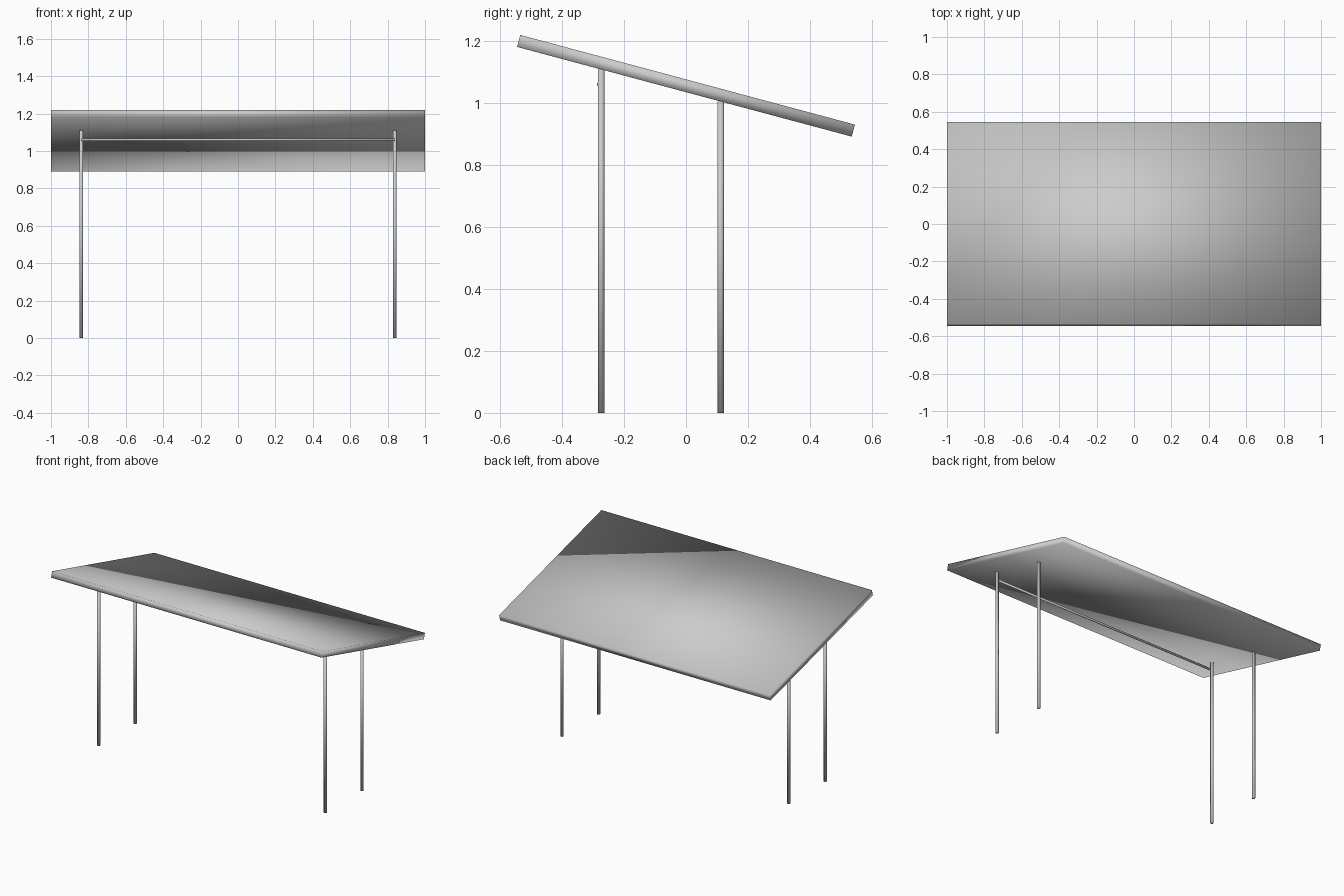
import bpy, math
from mathutils import Matrix

if "Cube" in bpy.data.objects:
    bpy.data.objects.remove(bpy.data.objects["Cube"])

TILT = math.radians(15)
PANEL_Z = 1.0555
THICK = 0.04


def rod(name, radius, length, loc, rot=(0, 0, 0)):
    bpy.ops.mesh.primitive_cylinder_add(vertices=16, radius=radius, depth=length,
                                        location=loc, rotation=rot)
    bpy.context.object.name = name
    bpy.ops.object.shade_smooth()


# Tilted slab, high edge at the front, smooth shaded all over
bpy.ops.mesh.primitive_cube_add(size=1)
panel = bpy.context.object
panel.name = "tilted_panel"
panel.data.transform(Matrix.Diagonal((2.0, 1.118, THICK, 1)))
panel.rotation_euler.x = -TILT
panel.location.z = PANEL_Z
bpy.ops.object.shade_smooth()

# Four posts reaching the underside of the slab
for row, y in (("front", -0.274), ("back", 0.112)):
    top = PANEL_Z - y * math.tan(TILT) - THICK / 2 / math.cos(TILT)
    for side, x in (("left", -0.838), ("right", 0.838)):
        rod(f"{row}_{side}_post", 0.0105, top, (x, y, top / 2))

# Thin cross rail between the front posts
rod("front_rail", 0.007, 1.676, (0, -0.281, 1.06), (0, math.pi / 2, 0))
